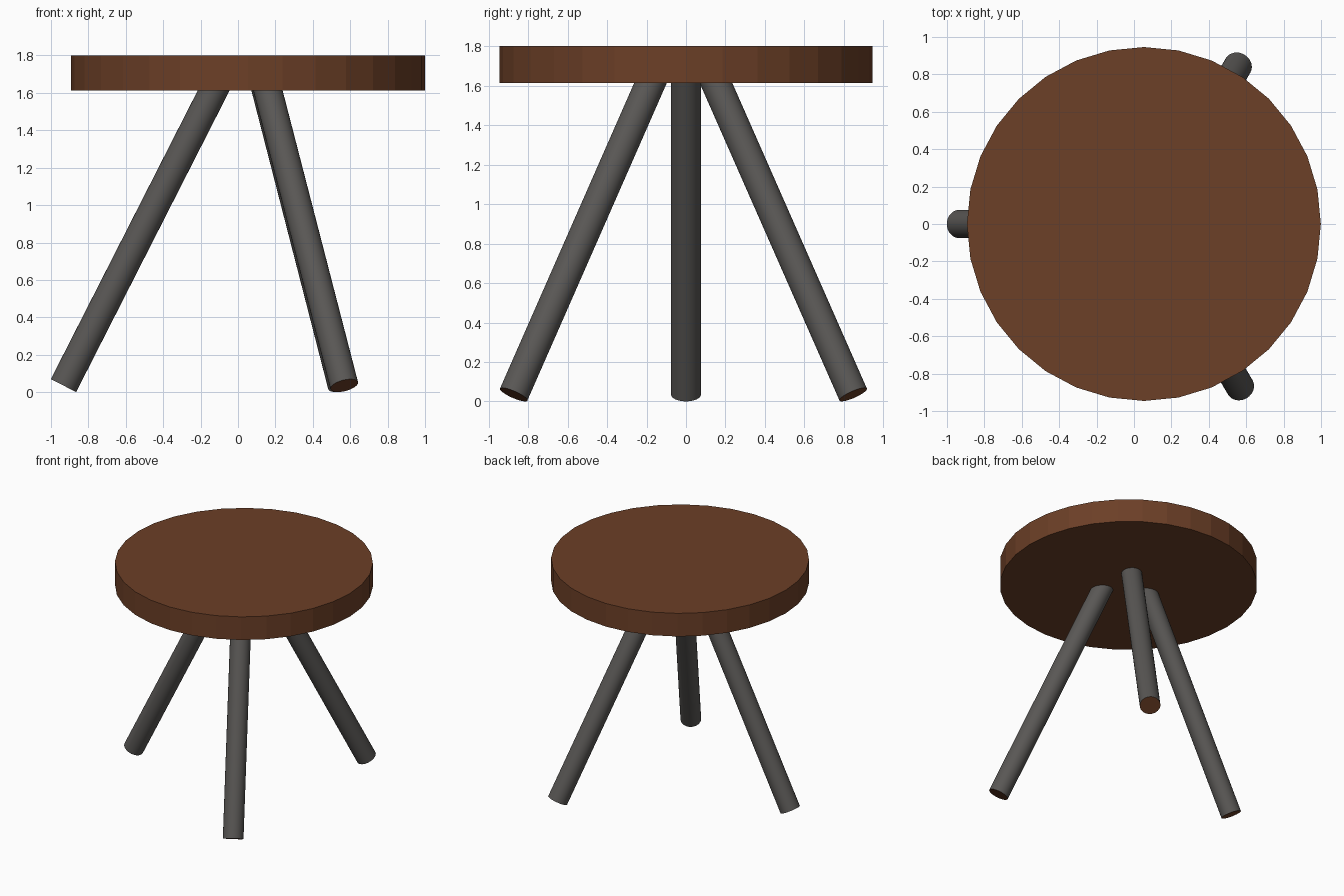
import bpy
from mathutils import Vector

if "Cube" in bpy.data.objects:
    bpy.data.objects.remove(bpy.data.objects["Cube"])

SEAT_X, SEAT_R = 0.053, 0.946
LEG_R = 0.076


def material(name, color):
    mat = bpy.data.materials.new(name)
    mat.diffuse_color = color
    mat.use_nodes = True
    mat.node_tree.nodes["Principled BSDF"].inputs["Base Color"].default_value = mat.diffuse_color
    return mat


wood = material("brown_wood", (0.15, 0.05, 0.02, 1))
metal = material("dark_grey", (0.10, 0.095, 0.09, 1))

# Round faceted seat
bpy.ops.mesh.primitive_cylinder_add(vertices=32, radius=SEAT_R, depth=0.187,
                                    location=(SEAT_X, 0, 1.7065))
seat = bpy.context.object
seat.name = "seat"
seat.rotation_euler.z = 0
seat.data.materials.append(wood)


def add_leg(name, foot, top):
    """Slanted round leg with brown end faces, running just into the seat."""
    foot, top = Vector(foot), Vector(top)
    axis = top - foot
    top = top + axis.normalized() * 0.05
    axis = top - foot
    bpy.ops.mesh.primitive_cylinder_add(vertices=32, radius=LEG_R,
                                        depth=axis.length,
                                        location=(foot + top) / 2)
    leg = bpy.context.object
    leg.name = name
    leg.rotation_euler = axis.to_track_quat('Z', 'Y').to_euler()
    leg.data.materials.append(metal)
    leg.data.materials.append(wood)
    for face in leg.data.polygons:
        if len(face.vertices) > 4:
            face.material_index = 1
    bpy.ops.object.shade_smooth_by_angle()


# Three splayed legs
add_leg("left_leg", (-0.933, 0, 0.035), (-0.13, 0, 1.613))
add_leg("front_leg", (0.568, -0.873, 0.035), (0.160, -0.18, 1.613))
add_leg("back_leg", (0.556, 0.847, 0.035), (0.150, 0.152, 1.613))
